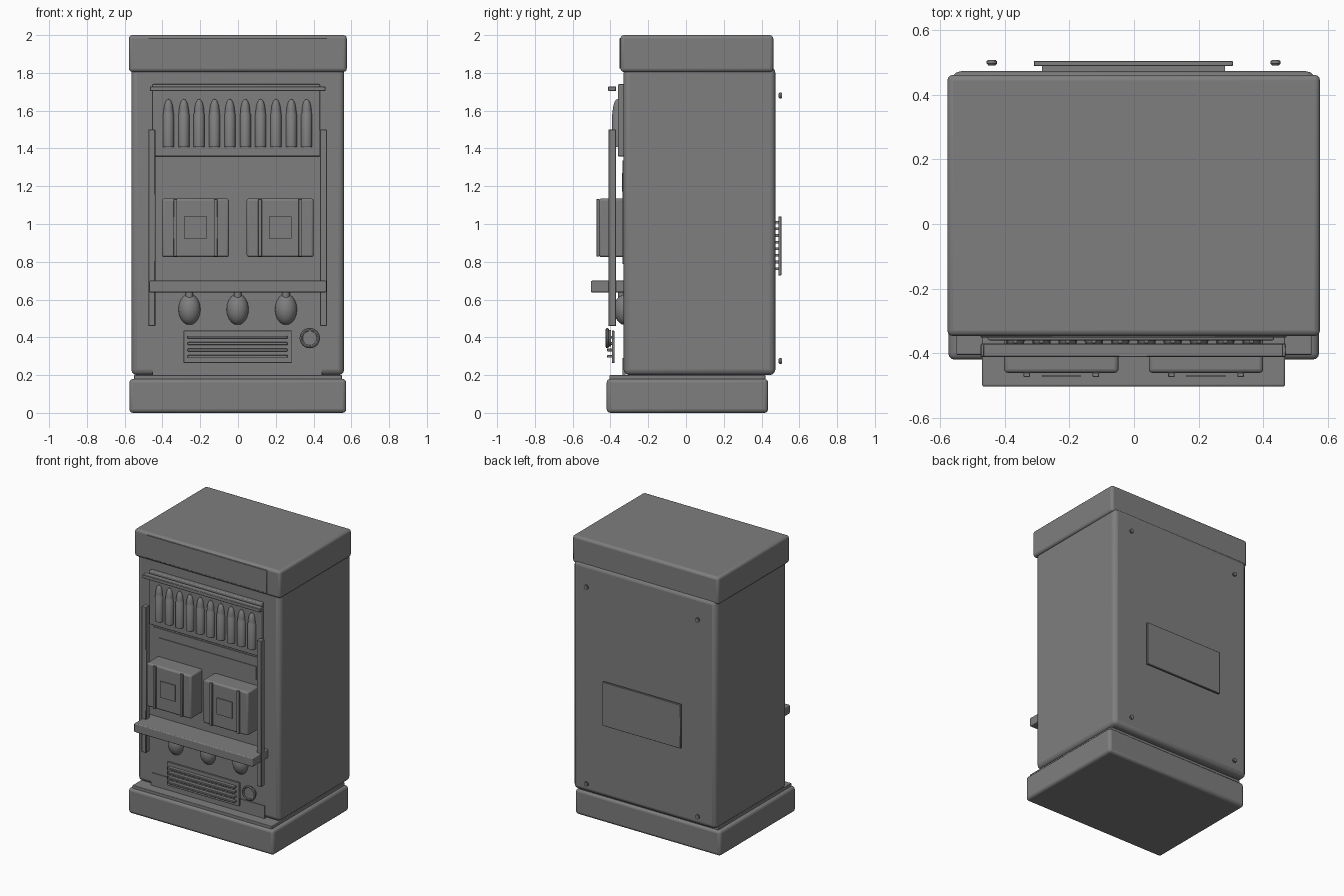
import bpy, bmesh, math
from mathutils import Matrix

if "Cube" in bpy.data.objects:
    bpy.data.objects.remove(bpy.data.objects["Cube"])

GREY = bpy.data.materials.new("cabinet_grey")
GREY.diffuse_color = (0.21, 0.21, 0.21, 1)
GREY.use_nodes = True
GREY.node_tree.nodes["Principled BSDF"].inputs["Base Color"].default_value = GREY.diffuse_color


def finish(name, bm, bevel=0, segments=3):
    """Turn a bmesh into a named, softly bevelled object."""
    bmesh.ops.recalc_face_normals(bm, faces=bm.faces)
    me = bpy.data.meshes.new(name)
    bm.to_mesh(me)
    bm.free()
    me.materials.append(GREY)
    ob = bpy.data.objects.new(name, me)
    bpy.context.collection.objects.link(ob)
    if bevel:
        mod = ob.modifiers.new("soft_edges", 'BEVEL')
        mod.width, mod.segments = bevel, segments
    bpy.ops.object.select_all(action='DESELECT')
    ob.select_set(True)
    bpy.context.view_layer.objects.active = ob
    bpy.ops.object.shade_smooth_by_angle(angle=math.radians(35))
    return ob


def box(name, x, y, z, bevel=0, segments=3):
    """Box from (min, max) ranges on each axis."""
    bm = bmesh.new()
    size = [r[1] - r[0] for r in (x, y, z)]
    mid = [(r[1] + r[0]) / 2 for r in (x, y, z)]
    bmesh.ops.create_cube(bm, size=1, matrix=Matrix.Translation(mid) @ Matrix.Diagonal((*size, 1)))
    return finish(name, bm, bevel, segments)


def lathe(name, profile, loc, steps=16, tilt=0):
    """Spin an (r, h) profile about z, then tilt about x and place it."""
    bm = bmesh.new()
    vs = [bm.verts.new((r, 0, h)) for r, h in profile]
    es = [bm.edges.new(p) for p in zip(vs, vs[1:])]
    bmesh.ops.spin(bm, geom=vs + es, axis=(0, 0, 1), cent=(0, 0, 0), angle=math.tau, steps=steps)
    bmesh.ops.remove_doubles(bm, verts=bm.verts, dist=1e-5)
    bmesh.ops.transform(bm, verts=bm.verts,
                        matrix=Matrix.Translation(loc) @ Matrix.Rotation(tilt, 4, 'X'))
    return finish(name, bm)


# Cabinet: base, step, body and cap
box("base", (-0.575, 0.573), (-0.42, 0.435), (0, 0.18), 0.02)
box("base_step", (-0.55, 0.55), (-0.405, 0.42), (0.17, 0.2), 0.004)
box("body", (-0.565, 0.562), (-0.33, 0.473), (0.2, 1.83), 0.03)
box("cap", (-0.578, 0.576), (-0.347, 0.462), (1.805, 2), 0.018)
box("cap_front_panel", (-0.475, 0.472), (-0.351, -0.33), (1.822, 1.985), 0.002, 1)
box("kick_plate", (-0.452, 0.445), (-0.335, -0.32), (0.19, 0.29))

# Upper display with a row of cartridges
box("display_panel", (-0.453, 0.434), (-0.36, -0.325), (1.358, 1.74), 0.006)
box("display_rail", (-0.467, 0.462), (-0.412, -0.37), (1.703, 1.729), 0.003, 1)
shell = [(0, 0), (0.029, 0), (0.029, 0.175), (0.026, 0.18), (0.026, 0.195),
         (0.022, 0.222), (0.015, 0.242), (0.007, 0.252), (0, 0.254)]
for i in range(10):
    lathe("cartridge", shell, (-0.368 + i * 0.0813, -0.362, 1.407))

# Middle panel and sign
box("middle_panel", (-0.44, 0.432), (-0.335, -0.32), (0.788, 1.335))
box("sign_plate", (-0.387, 0.38), (-0.34, -0.32), (1.173, 1.27))

# Two dispensers with straps and a label
for cx in (-0.225, 0.223):
    box("dispenser_box", (cx - 0.177, cx + 0.177), (-0.461, -0.325), (0.825, 1.135), 0.012)
    for s in (-1, 1):
        sx = cx + s * 0.107
        box("dispenser_strap", (sx - 0.01, sx + 0.01), (-0.474, -0.459), (0.828, 1.132), 0.002, 1)
    box("dispenser_label", (cx - 0.06, cx + 0.06), (-0.474, -0.468), (0.924, 1.04))

# Side rails and shelf
for x in (-0.475, 0.434):
    box("side_rail", (x, x + 0.037), (-0.411, -0.37), (0.46, 1.5), 0.003, 1)
box("shelf", (-0.47, 0.468), (-0.503, -0.325), (0.638, 0.7), 0.006)

# Hanging egg-shaped knobs under the shelf
egg = [(0.06 * math.sin(math.pi * i / 10), -0.083 * math.cos(math.pi * i / 10)) for i in range(11)]
egg[0], egg[-1] = (0, -0.083), (0, 0.083)
for x in (-0.257, -0.002, 0.254):
    lathe("egg_knob", egg, (x, -0.322, 0.548))
    lathe("egg_neck", [(0, 0), (0.02, 0), (0.02, 0.035), (0, 0.035)], (x, -0.34, 0.608))

# Lower vent with slats, and a round button
box("vent_plate", (-0.288, 0.284), (-0.393, -0.378), (0.265, 0.435), 0.002, 1)
for i in range(4):
    z = 0.292 + i * 0.034
    box("vent_slat", (-0.267, 0.262), (-0.418, -0.39), (z, z + 0.014), 0.002, 1)
lathe("button", [(0, 0), (0.044, 0), (0.044, 0.018), (0.038, 0.024), (0, 0.024)],
      (0.38, -0.396, 0.396), 24, math.pi / 2)
ring = [(0.045 + 0.009 * math.cos(a * math.tau / 8), 0.009 * math.sin(a * math.tau / 8)) for a in range(9)]
lathe("button_ring", ring, (0.38, -0.417, 0.396), 24, math.pi / 2)

# Back: access plate on slats, and four bolts
box("back_plate", (-0.31, 0.306), (0.489, 0.505), (0.728, 1.04), 0.002, 1)
for i in range(8):
    z = 0.757 + i * 0.035
    box("back_slat", (-0.285, 0.281), (0.47, 0.49), (z, z + 0.014))
for x in (-0.44, 0.438):
    for z in (0.275, 1.68):
        lathe("back_bolt", [(0, 0), (0.016, 0), (0.016, 0.008), (0.011, 0.014), (0, 0.014)],
              (x, 0.505, z), 12, math.pi / 2)
        lathe("back_bolt_head", [(0, 0), (0.013, 0), (0.013, 0.006), (0, 0.006)],
              (x, 0.507, z), 12, math.pi / 2)
